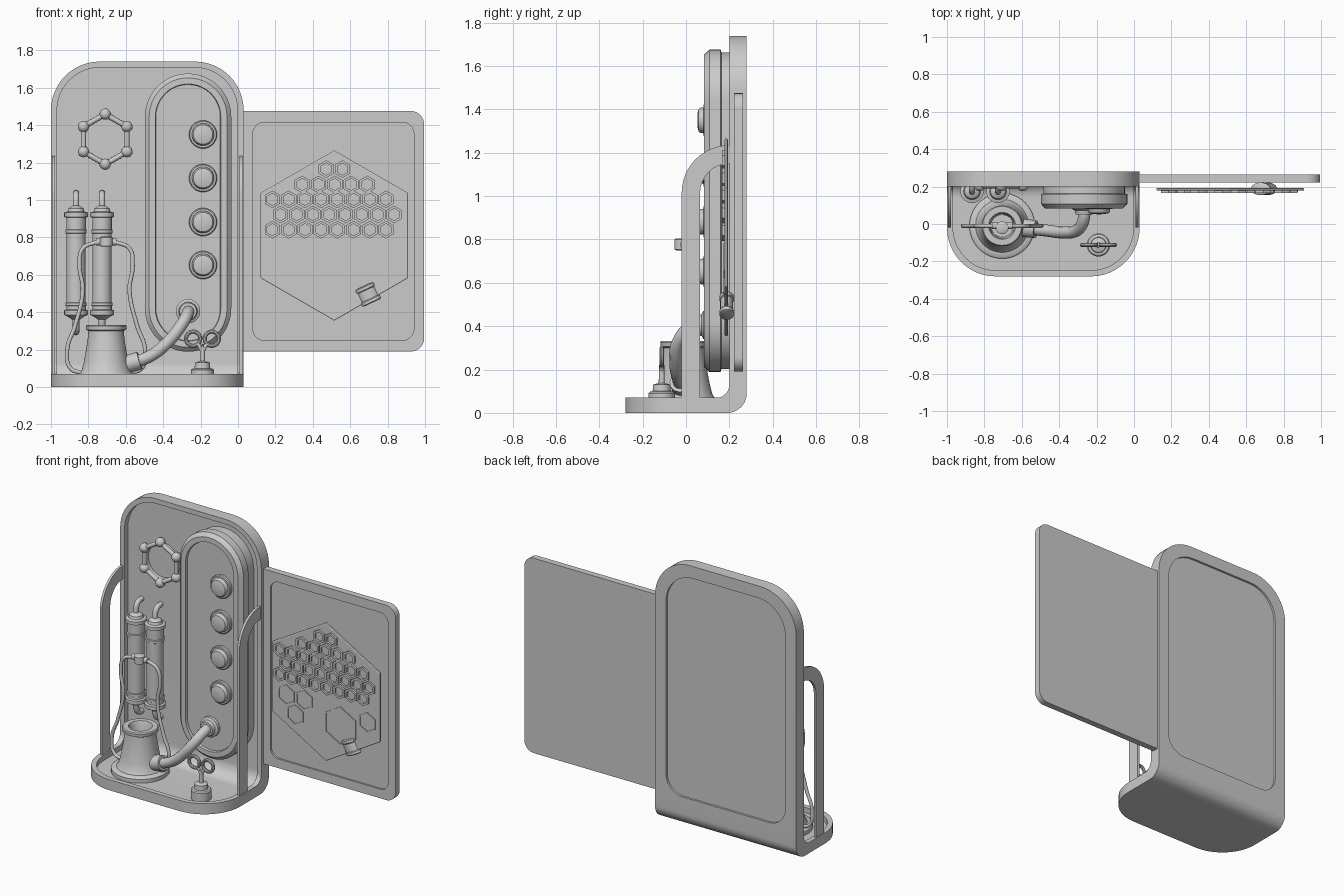
import bpy, bmesh
from math import sin, cos, pi, radians

if "Cube" in bpy.data.objects:
    bpy.data.objects.remove(bpy.data.objects["Cube"])

MAP = {'X': lambda a, b, h: (h, a, b), 'Y': lambda a, b, h: (a, h, b), 'Z': lambda a, b, h: (a, b, h)}


def arc(cx, cy, r, a0, a1, n=12):
    return [(cx + r * cos(radians(a0 + (a1 - a0) * i / n)),
             cy + r * sin(radians(a0 + (a1 - a0) * i / n))) for i in range(n + 1)]


def circle(cx, cy, r, n=32, phase=0):
    return [(cx + r * cos(2 * pi * i / n + phase), cy + r * sin(2 * pi * i / n + phase)) for i in range(n)]


def rrect(x0, x1, y0, y1, low, high):
    """Rounded rectangle; low / high = (left, right) corner radii."""
    out = []
    for x, y, r, sx, sy, a in ((x0, y0, low[0], 1, 1, 180), (x1, y0, low[1], -1, 1, 270),
                               (x1, y1, high[1], -1, -1, 0), (x0, y1, high[0], 1, -1, 90)):
        out += arc(x + sx * r, y + sy * r, r, a, a + 90) if r else [(x, y)]
    return out


def loft(name, sections, axis='Y', loop=False):
    """Join outlines [(points, height)] along an axis; capped, or closed on itself."""
    bm = bmesh.new()
    rings = [[bm.verts.new(MAP[axis](a, b, h)) for a, b in pts] for pts, h in sections]
    n = len(rings[0])
    for r0, r1 in list(zip(rings, rings[1:])) + ([(rings[-1], rings[0])] if loop else []):
        for i in range(n):
            bm.faces.new((r0[i], r0[(i + 1) % n], r1[(i + 1) % n], r1[i]))
    if not loop:
        bm.faces.new(rings[0])
        bm.faces.new(rings[-1])
    bmesh.ops.recalc_face_normals(bm, faces=bm.faces[:])
    me = bpy.data.meshes.new(name)
    bm.to_mesh(me)
    bm.free()
    ob = bpy.data.objects.new(name, me)
    bpy.context.collection.objects.link(ob)
    return ob


def prism(name, pts, a, b, axis='Y'):
    return loft(name, [(pts, a), (pts, b)], axis)


def lathe(name, c, profile, axis='Z', n=32, loop=False, phase=0):
    return loft(name, [(circle(c[0], c[1], r, n, phase), h) for r, h in profile], axis, loop)


def to_mesh(ob):
    bpy.context.view_layer.update()
    return bpy.data.meshes.new_from_object(ob.evaluated_get(bpy.context.evaluated_depsgraph_get()))


def boolean(ob, cutter, op):
    m = ob.modifiers.new('bool', 'BOOLEAN')
    m.operation, m.object, m.solver = op, cutter, 'EXACT'
    me = to_mesh(ob)
    ob.modifiers.clear()
    ob.data = me
    bpy.data.objects.remove(cutter)


def tube(name, pts, r, cyclic=False):
    cu = bpy.data.curves.new(name, 'CURVE')
    cu.dimensions, cu.bevel_depth, cu.bevel_resolution, cu.use_fill_caps = '3D', r, 4, True
    sp = cu.splines.new('BEZIER')
    sp.bezier_points.add(len(pts) - 1)
    sp.use_cyclic_u = cyclic
    for p, co in zip(sp.bezier_points, pts):
        p.co = co
        p.handle_left_type = p.handle_right_type = 'AUTO'
    tmp = bpy.data.objects.new(name + '_path', cu)
    bpy.context.collection.objects.link(tmp)
    ob = bpy.data.objects.new(name, to_mesh(tmp))
    bpy.data.objects.remove(tmp)
    bpy.context.collection.objects.link(ob)
    return ob


def l_shape(name, profile, x0, x1, front, top, r):
    """L profile trimmed by rounded front-view and top-view outlines."""
    ob = prism(name, profile, -1.3, 0.3, 'X')
    boolean(ob, prism('trim', rrect(x0, x1, -1, top, (0, 0), (r, r)), -1, 1, 'Y'), 'INTERSECT')
    boolean(ob, prism('trim', rrect(x0, x1, front, 1, (r, r), (0, 0)), -1, 3, 'Z'), 'INTERSECT')
    return ob


# stand: bent sheet with recessed inner face and recessed back panel
outer = [(-0.5, 0)] + arc(0.19, 0.09, 0.09, -90, 0) + [(0.28, 2), (0.2, 2)] \
    + arc(0.14, 0.13, 0.06, 0, -90) + [(-0.5, 0.07)]
inner = [(-0.5, 0.035)] + arc(0.14, 0.13, 0.095, -90, 0) + [(0.235, 2), (-0.5, 2)]
stand = l_shape('stand', outer, -1, 0.03, -0.28, 1.74, 0.26)
boolean(stand, l_shape('recess', inner, -0.968, -0.002, -0.248, 1.708, 0.23), 'DIFFERENCE')
boolean(stand, prism('back_recess', rrect(-0.92, -0.05, 0.2, 1.66, (0.12, 0.12), (0.2, 0.2)), 0.266, 0.4),
        'DIFFERENCE')

# side rails
rail = [(-0.02, 0.05)] + arc(0.2, 1.015, 0.22, 180, 90) + [(0.22, 1.235), (0.22, 1.15)] \
    + arc(0.2, 1.015, 0.135, 90, 180) + [(0.065, 0.05)]
for side, x in (('left', -0.994), ('right', 0.008)):
    prism(side + '_rail', rail, x, x + 0.016, 'X')

# side panel with recessed front
panel = prism('side_panel', rrect(0.015, 0.995, 0.19, 1.475, (0, 0.07), (0, 0.07)), 0.222, 0.264)
boolean(panel, prism('panel_recess', rrect(0.08, 0.94, 0.25, 1.415, (0.06, 0.06), (0.06, 0.06)), 0.1, 0.234),
        'DIFFERENCE')

# hexagonal board with raised cells
lathe('hex_board', (0.515, 0.81), [(0.45, 0.178), (0.455, 0.181), (0.455, 0.19), (0.45, 0.193)], 'Y', 6, phase=pi / 2)


def hex_ring(name, x, z, ro, ri, y):
    lathe(name, (x, z), [(ro, 0.185), (ro, y), (ri, y), (ri, 0.185)], 'Y', 6, True, pi / 2)


for z, x, count in ((1.165, 0.472, 2), (1.083, 0.344, 5), (1.003, 0.184, 8), (0.922, 0.227, 8), (0.841, 0.184, 8)):
    for i in range(count):
        hex_ring('small_cell', x + i * 0.0868, z, 0.047, 0.032, 0.166)
for x, z in ((0.23, 0.715), (0.36, 0.715), (0.295, 0.6), (0.82, 0.69)):
    hex_ring('medium_cell', x, z, 0.067, 0.058, 0.172)
hex_ring('large_cell', 0.625, 0.615, 0.127, 0.119, 0.172)

# tilted clip on the board
clip = lathe('board_clip', (0, 0), [(0.048, -0.05), (0.056, -0.045), (0.056, -0.03), (0.05, -0.025), (0.05, 0.025),
                                    (0.056, 0.03), (0.056, 0.045), (0.048, 0.05)])
clip.location, clip.scale, clip.rotation_euler = (0.695, 0.188, 0.495), (1, 0.6, 1), (0, radians(-25), 0)

# control column: stadium with stepped, chamfered rim
loft('control_column', [(rrect(-0.267 - r, -0.267 + r, 0.42 - r, 1.445 + r, (r, r), (r, r)), y) for r, y in
                        ((0.218, 0.245), (0.218, 0.163), (0.231, 0.16), (0.231, 0.108), (0.208, 0.084),
                         (0.175, 0.084), (0.172, 0.1))])

# push buttons
for z in (1.35, 1.117, 0.882, 0.652):
    lathe('button', (-0.187, z), [(0.075, 0.105), (0.075, 0.085), (0.07, 0.08), (0.06, 0.08), (0.058, 0.066),
                                  (0.052, 0.058), (0.03, 0.053), (0.01, 0.052)], 'Y')

# hose with wall port and vessel socket
lathe('hose_port', (-0.267, 0.405), [(0.065, 0.105), (0.065, 0.08), (0.05, 0.072), (0.045, 0.05)], 'Y')
tube('hose', [(-0.267, 0.09, 0.405), (-0.268, 0.03, 0.395), (-0.3, -0.03, 0.335), (-0.38, -0.045, 0.235),
              (-0.47, -0.035, 0.165), (-0.6, -0.02, 0.12)], 0.032)
tube('hose_socket', [(-0.525, -0.028, 0.142), (-0.6, -0.02, 0.12)], 0.048)

# hollow flared vessel
lathe('vessel', (-0.705, -0.01), [(0.175, 0.03), (0.175, 0.06), (0.165, 0.068), (0.142, 0.07), (0.132, 0.085),
                                  (0.12, 0.13), (0.107, 0.2), (0.097, 0.27), (0.095, 0.3), (0.107, 0.306),
                                  (0.109, 0.325), (0.104, 0.332), (0.072, 0.332), (0.066, 0.32), (0.06, 0.2)], n=48)

# wire loop over the vessel and its clip
half = [(0.065, 0.77), (0.125, 0.74), (0.142, 0.65), (0.125, 0.52), (0.165, 0.33), (0.208, 0.2), (0.19, 0.1), (0.13, 0.075)]
loop = [(-0.705 - a, -0.01, b) for a, b in half[::-1]] + [(-0.705, -0.01, 0.78)] + \
       [(-0.705 + a, -0.01, b) for a, b in half]
tube('wire_loop', loop, 0.011)
lathe('wire_clip', (-0.705, -0.02), [(0.025, 0.75), (0.034, 0.755), (0.034, 0.8), (0.025, 0.805)])
tube('wire_sleeve', [(-0.76, -0.01, 0.775), (-0.65, -0.01, 0.775)], 0.018)

# twin cylinders with caps, bands and bent pipes
for x in (-0.866, -0.727):
    lathe('cylinder', (x, 0.175), [(0.02, 0.36), (0.05, 0.38), (0.063, 0.385), (0.063, 0.41), (0.052, 0.415),
                                   (0.052, 0.432), (0.057, 0.435), (0.057, 0.45), (0.051, 0.453), (0.051, 0.82),
                                   (0.057, 0.823), (0.057, 0.84), (0.052, 0.843), (0.052, 0.905), (0.063, 0.91),
                                   (0.063, 0.932), (0.045, 0.938), (0.04, 0.955), (0.018, 0.97)])
    tube('top_pipe', [(x, 0.175, 0.94), (x, 0.175, 0.99), (x, 0.19, 1.025), (x, 0.245, 1.037)], 0.017)
    tube('bottom_pipe', [(x, 0.175, 0.4), (x, 0.177, 0.34), (x, 0.195, 0.305), (x, 0.245, 0.295)], 0.018)

# six-bead ring on the back wall
hexpts = circle(-0.71, 1.325, 0.134, 6, pi / 2)
for i, (x, z) in enumerate(hexpts):
    x2, z2 = hexpts[(i + 1) % 6]
    tube('ring_link', [(x, 0.205, z), (x2, 0.205, z2)], 0.014)
    bpy.ops.mesh.primitive_uv_sphere_add(segments=20, ring_count=12, radius=0.03, location=(x, 0.205, z))
    bpy.context.object.name = 'ring_bead'
lathe('ring_band', (-0.71, 1.325), [(0.122, 0.24), (0.122, 0.21), (0.108, 0.21), (0.108, 0.24)], 'Y', 48, True)

# two-ring finger grip on a pedestal
lathe('grip_pedestal', (-0.19, -0.112), [(0.062, 0.03), (0.062, 0.09), (0.056, 0.097), (0.042, 0.1), (0.04, 0.13),
                                         (0.014, 0.138), (0.012, 0.22)])
for s in (-1, 1):
    x = -0.19 + s * 0.05
    bpy.ops.mesh.primitive_torus_add(location=(x, -0.112, 0.258), rotation=(pi / 2, 0, 0), major_segments=32,
                                     minor_segments=10, major_radius=0.038, minor_radius=0.011)
    bpy.context.object.name = 'grip_ring'
    tube('grip_arm', [(-0.19, -0.112, 0.19), (-0.19 + s * 0.022, -0.112, 0.228)], 0.011)

# smooth shading with sharp edges kept
bpy.ops.object.select_all(action='DESELECT')
for ob in bpy.context.scene.objects:
    if ob.type == 'MESH' and 'cell' not in ob.name and 'hex' not in ob.name:
        ob.select_set(True)
        bpy.context.view_layer.objects.active = ob
bpy.ops.object.shade_smooth_by_angle(angle=radians(35))
